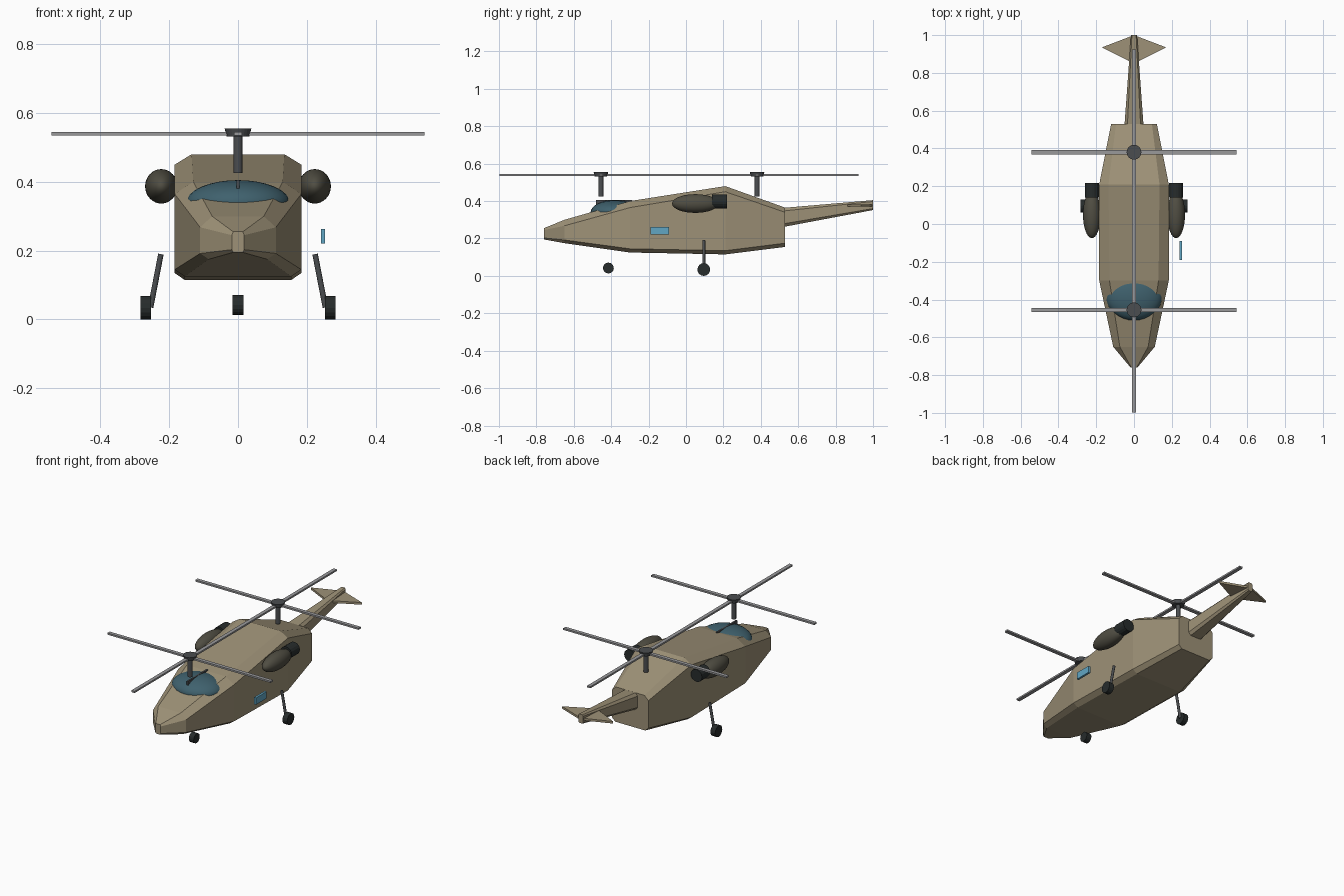
import bpy, bmesh
from math import radians, pi
from mathutils import Vector

if "Cube" in bpy.data.objects:
    bpy.data.objects.remove(bpy.data.objects["Cube"])


def mat(name, r, g, b):
    m = bpy.data.materials.new(name)
    m.diffuse_color = (r, g, b, 1)
    m.use_nodes = True
    m.node_tree.nodes["Principled BSDF"].inputs["Base Color"].default_value = m.diffuse_color
    return m


TAN = mat("tan", 0.34, 0.285, 0.185)
GLASS = mat("dark_glass", 0.05, 0.12, 0.155)
POD = mat("olive_dark", 0.08, 0.075, 0.055)
DARK = mat("dark_metal", 0.07, 0.075, 0.08)
BLACK = mat("rubber", 0.02, 0.025, 0.025)
BLADE = mat("blade_grey", 0.32, 0.32, 0.33)
BLUE = mat("panel_blue", 0.12, 0.38, 0.55)


def finish(name, m):
    o = bpy.context.object
    o.name = name
    o.data.materials.append(m)
    return o


def box(name, loc, size, m):
    bpy.ops.mesh.primitive_cube_add(size=1, location=loc)
    o = finish(name, m)
    o.scale = size
    return o


def ellipsoid(name, loc, radii, m):
    bpy.ops.mesh.primitive_uv_sphere_add(segments=32, ring_count=16, location=loc)
    o = finish(name, m)
    o.scale = radii
    bpy.ops.object.shade_smooth()
    return o


def rod(name, a, b, r1, m, r2=None, sides=16):
    a, b = Vector(a), Vector(b)
    d = b - a
    bpy.ops.mesh.primitive_cone_add(vertices=sides, radius1=r1, radius2=r1 if r2 is None else r2,
                                    depth=d.length, location=(a + b) / 2,
                                    rotation=d.to_track_quat('Z', 'Y').to_euler())
    return finish(name, m)


def mesh_object(name, bm, m):
    bmesh.ops.recalc_face_normals(bm, faces=bm.faces)
    me = bpy.data.meshes.new(name)
    bm.to_mesh(me)
    bm.free()
    me.materials.append(m)
    o = bpy.data.objects.new(name, me)
    bpy.context.collection.objects.link(o)
    return o


def loft(name, sections, m):
    """Chamfered sections: y, side / top / bottom half widths, four heights upwards."""
    bm = bmesh.new()
    rings = []
    for y, w, wt, wb, z0, z1, z2, z3 in sections:
        half = [(wb, z0), (w, z1), (w, z2), (wt, z3)]
        ring = half + [(-x, z) for x, z in reversed(half)]
        rings.append([bm.verts.new((x, y, z)) for x, z in ring])
    for a, b in zip(rings, rings[1:]):
        for i in range(8):
            j = (i + 1) % 8
            bm.faces.new((a[i], a[j], b[j], b[i]))
    bm.faces.new(rings[0])
    bm.faces.new(rings[-1])
    return mesh_object(name, bm, m)


# Faceted fuselage and tapering tail boom
loft("fuselage", [
    (-0.76, 0.018, 0.014, 0.014, 0.195, 0.203, 0.245, 0.255),
    (-0.65, 0.110, 0.075, 0.085, 0.175, 0.192, 0.268, 0.300),
    (-0.30, 0.184, 0.130, 0.155, 0.125, 0.145, 0.365, 0.400),
    (0.21, 0.184, 0.135, 0.155, 0.115, 0.135, 0.450, 0.480),
    (0.53, 0.121, 0.095, 0.100, 0.155, 0.175, 0.340, 0.365)], TAN)
loft("tail_boom", [
    (0.50, 0.052, 0.036, 0.036, 0.258, 0.275, 0.345, 0.362),
    (1.00, 0.016, 0.011, 0.011, 0.352, 0.360, 0.398, 0.405)], TAN)

# Diamond tailplane
bm = bmesh.new()
plan = [(0, 0.85), (0.17, 0.935), (0, 1.0), (-0.17, 0.935)]
face = bm.faces.new([bm.verts.new((x, y, 0.37)) for x, y in plan])
ext = bmesh.ops.extrude_face_region(bm, geom=[face])
bmesh.ops.translate(bm, vec=(0, 0, 0.013),
                    verts=[v for v in ext["geom"] if isinstance(v, bmesh.types.BMVert)])
mesh_object("tailplane", bm, TAN)

# Canopy with its central spine
ellipsoid("canopy", (0, -0.38, 0.34), (0.15, 0.13, 0.065), GLASS)
box("canopy_spine", (0, -0.385, 0.39), (0.01, 0.19, 0.032), DARK)

# Two rotors
for label, y in (("front", -0.455), ("rear", 0.38)):
    rod(label + "_mast", (0, y, 0.425), (0, y, 0.54), 0.013, DARK)
    rod(label + "_hub", (0, y, 0.532), (0, y, 0.555), 0.033, DARK, 0.039, 24)
    box(label + "_blades_across", (0, y, 0.54), (1.085, 0.022, 0.01), BLADE)
    box(label + "_blades_along", (0, y, 0.54), (0.022, 1.085, 0.01), BLADE)

# Engines and main wheels on both sides
for label, s in (("left", -1), ("right", 1)):
    ellipsoid(label + "_engine_pod", (s * 0.223, 0.05, 0.387), (0.047, 0.125, 0.05), POD)
    rod(label + "_exhaust", (s * 0.222, 0.14, 0.398), (s * 0.222, 0.218, 0.398), 0.037, BLACK)
    rod(label + "_gear_leg", (s * 0.224, 0.095, 0.19), (s * 0.254, 0.095, 0.035), 0.008, DARK)
    rod(label + "_main_wheel", (s * 0.253, 0.095, 0.034), (s * 0.284, 0.095, 0.034), 0.034, BLACK)

# Nose wheel and side panel
rod("nose_wheel", (-0.016, -0.415, 0.042), (0.016, -0.415, 0.042), 0.029, BLACK)
box("side_panel", (0.247, -0.14, 0.242), (0.013, 0.1, 0.041), BLUE)
